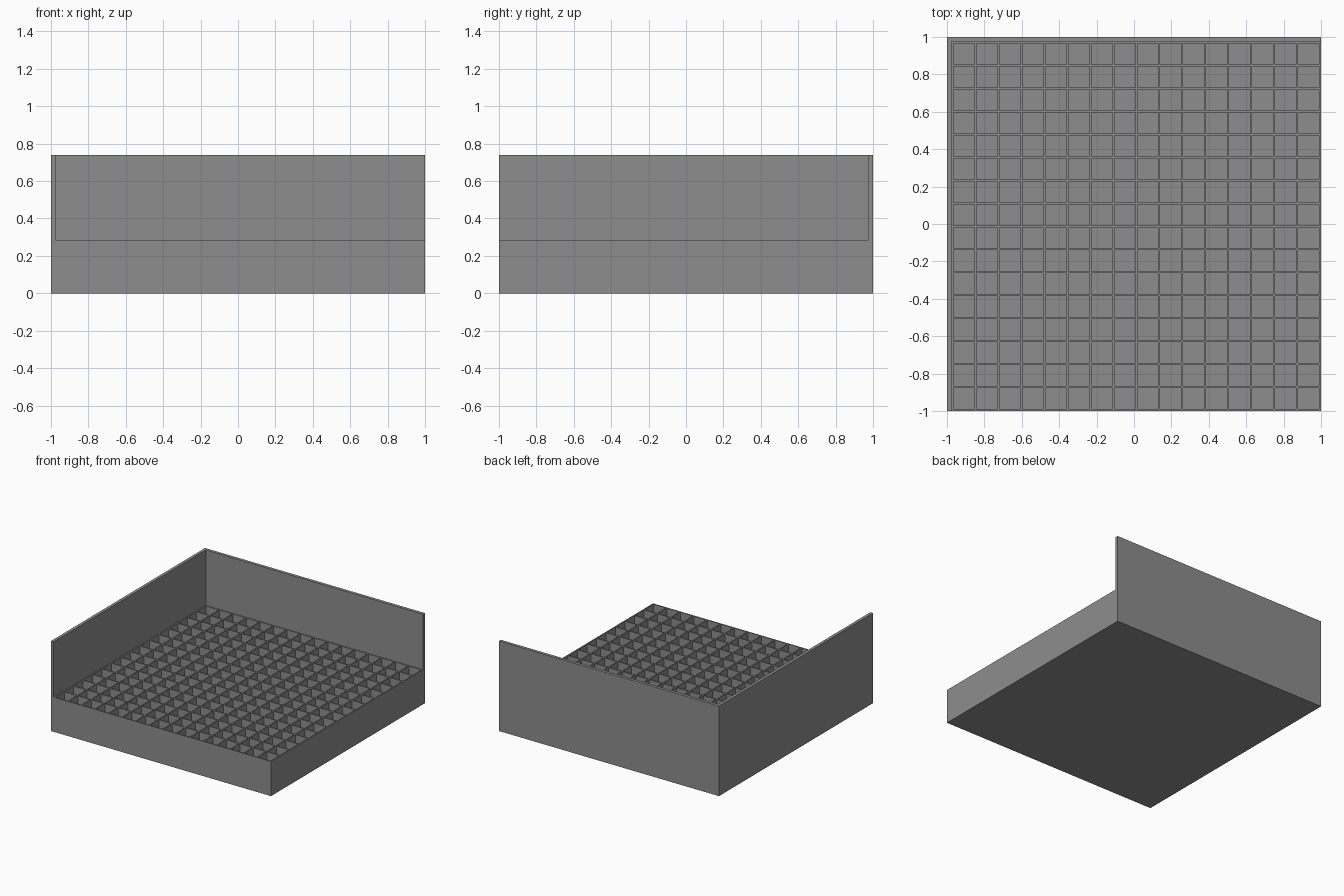
import bpy, bmesh

if "Cube" in bpy.data.objects:
    bpy.data.objects.remove(bpy.data.objects["Cube"])

HALF = 1.0
WALL = 0.025      # thickness of the tall walls
RIM = 0.285       # height of the compartment tray
TOP = 0.74        # height of the tall walls
FLOOR = 0.025     # floor thickness
N = 16            # compartments each way
DIV = 0.01        # divider thickness

grey = bpy.data.materials.new("mid_grey")
grey.diffuse_color = (0.27, 0.27, 0.27, 1)
grey.use_nodes = True
grey.node_tree.nodes["Principled BSDF"].inputs["Base Color"].default_value = grey.diffuse_color


def add_object(name, bm):
    bmesh.ops.recalc_face_normals(bm, faces=bm.faces)
    mesh = bpy.data.meshes.new(name)
    bm.to_mesh(mesh)
    bm.free()
    mesh.materials.append(grey)
    obj = bpy.data.objects.new(name, mesh)
    bpy.context.collection.objects.link(obj)
    return obj


def move_z(geom, dz):
    verts = [g for g in geom if isinstance(g, bmesh.types.BMVert)]
    bmesh.ops.translate(bm, verts=verts, vec=(0, 0, dz))


# Divider positions, measured from the tall-wall side
start = -HALF + WALL
pitch = (HALF - start - DIV) / N
cuts = [start + i * pitch + s for i in range(N + 1) for s in (0, DIV)]

# Compartment tray: lattice of dividers with square pockets sunk between them
bm = bmesh.new()
grid = [[bm.verts.new((x, -y, RIM)) for y in cuts] for x in cuts]
pockets = []
for i in range(len(cuts) - 1):
    for j in range(len(cuts) - 1):
        face = bm.faces.new((grid[i][j], grid[i][j + 1],
                             grid[i + 1][j + 1], grid[i + 1][j]))
        if i % 2 and j % 2:
            pockets.append(face)
outer = [e for e in bm.edges if e.is_boundary]
sunk = bmesh.ops.extrude_face_region(bm, geom=pockets)["geom"]
move_z(sunk, FLOOR - RIM)
bmesh.ops.delete(bm, geom=[f for f in pockets if f.is_valid], context="FACES")
skirt = bmesh.ops.extrude_edge_only(bm, edges=outer)["geom"]
move_z(skirt, -RIM)
bmesh.ops.contextual_create(
    bm, geom=[g for g in skirt if isinstance(g, bmesh.types.BMEdge)])
add_object("compartment_tray", bm)

# Tall left and back walls: one L-shaped plan raised to full height
bm = bmesh.new()
inner = HALF - WALL
plan = [(-HALF, -HALF), (-inner, -HALF), (-inner, inner),
        (HALF, inner), (HALF, HALF), (-HALF, HALF)]
base = bm.faces.new([bm.verts.new((x, y, 0)) for x, y in plan])
raised = bmesh.ops.extrude_face_region(bm, geom=[base], use_keep_orig=True)["geom"]
move_z(raised, TOP)
add_object("corner_walls", bm)
